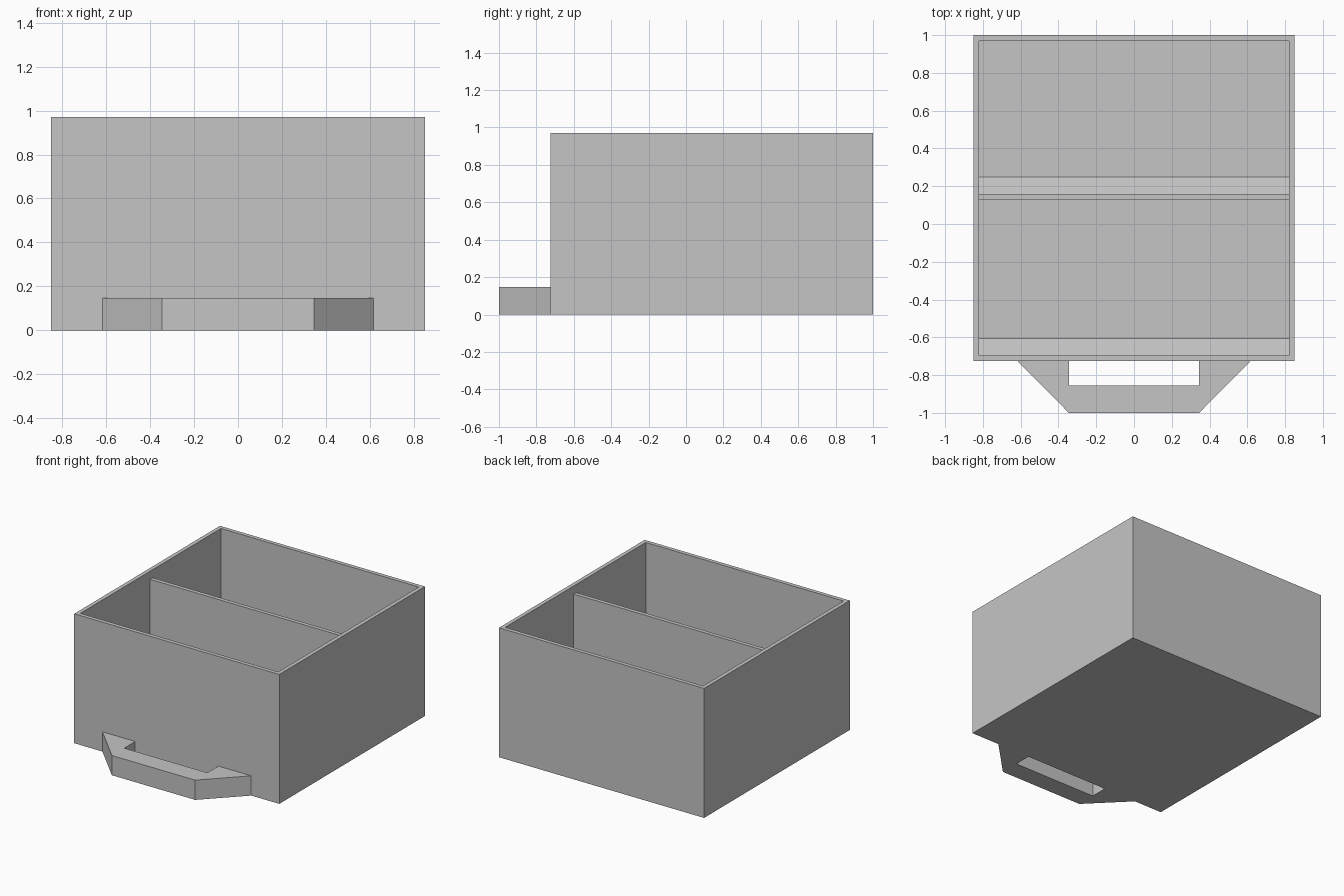
import bpy
import bmesh
from mathutils import Matrix, Vector

cube = bpy.data.objects.get("Cube")
if cube:
    bpy.data.objects.remove(cube, do_unlink=True)

# One plain grey for the whole bin
grey = bpy.data.materials.new("plain_grey")
grey.use_nodes = True
colour = (0.56, 0.56, 0.56, 1)
grey.diffuse_color = colour
grey.node_tree.nodes["Principled BSDF"].inputs["Base Color"].default_value = colour

HALF_WIDTH, FRONT, BACK, HEIGHT = 0.85, -0.725, 1.0, 0.97
WALL = 0.03
INNER = HALF_WIDTH - WALL
DIVIDER_FRONT = 0.13
DIVIDER_HEIGHT = 0.91
RAMP = 0.09


def finish(name, bm):
    bmesh.ops.recalc_face_normals(bm, faces=bm.faces)
    mesh = bpy.data.meshes.new(name)
    bm.to_mesh(mesh)
    bm.free()
    mesh.materials.append(grey)
    obj = bpy.data.objects.new(name, mesh)
    bpy.context.collection.objects.link(obj)
    return obj


def prism(name, profile, direction):
    """Extrude a closed outline along a direction."""
    bm = bmesh.new()
    face = bm.faces.new([bm.verts.new(p) for p in profile])
    ext = bmesh.ops.extrude_face_region(bm, geom=[face], use_keep_orig=True)
    verts = [g for g in ext["geom"] if isinstance(g, bmesh.types.BMVert)]
    bmesh.ops.translate(bm, verts=verts, vec=Vector(direction))
    return finish(name, bm)


# Open box: inset the top face, then push it down to the floor
bm = bmesh.new()
bmesh.ops.create_cube(
    bm, size=1,
    matrix=Matrix.Translation((0, (FRONT + BACK) / 2, HEIGHT / 2))
    @ Matrix.Diagonal((2 * HALF_WIDTH, BACK - FRONT, HEIGHT, 1)))
top = max(bm.faces, key=lambda f: f.calc_center_median().z)
bmesh.ops.inset_region(bm, faces=[top], thickness=WALL, use_even_offset=True)
ext = bmesh.ops.extrude_discrete_faces(bm, faces=[top])
bmesh.ops.translate(bm, verts=ext["faces"][0].verts, vec=(0, 0, WALL - HEIGHT))
finish("bin_shell", bm)

# Cross wall, slightly lower than the rim
y0, y1 = DIVIDER_FRONT, DIVIDER_FRONT + WALL
prism("divider",
      [(-INNER, y0, WALL), (-INNER, y1, WALL),
       (-INNER, y1, DIVIDER_HEIGHT), (-INNER, y0, DIVIDER_HEIGHT)],
      (2 * INNER, 0, 0))

# Sloped fillet along the front of each compartment floor
for name, y in (("front_ramp", FRONT + WALL), ("back_ramp", y1)):
    prism(name,
          [(-INNER, y, WALL), (-INNER, y + RAMP, WALL), (-INNER, y, WALL + RAMP)],
          (2 * INNER, 0, 0))

# Pull handle with angled ends
half = [(0.345, FRONT), (0.617, FRONT), (0.345, -1.0)]
inner_corner = (0.345, -0.855)
right = [inner_corner] + half
left = [(-x, y) for x, y in reversed(right)]
prism("handle", [(x, y, 0) for x, y in right + left], (0, 0, 0.148))
